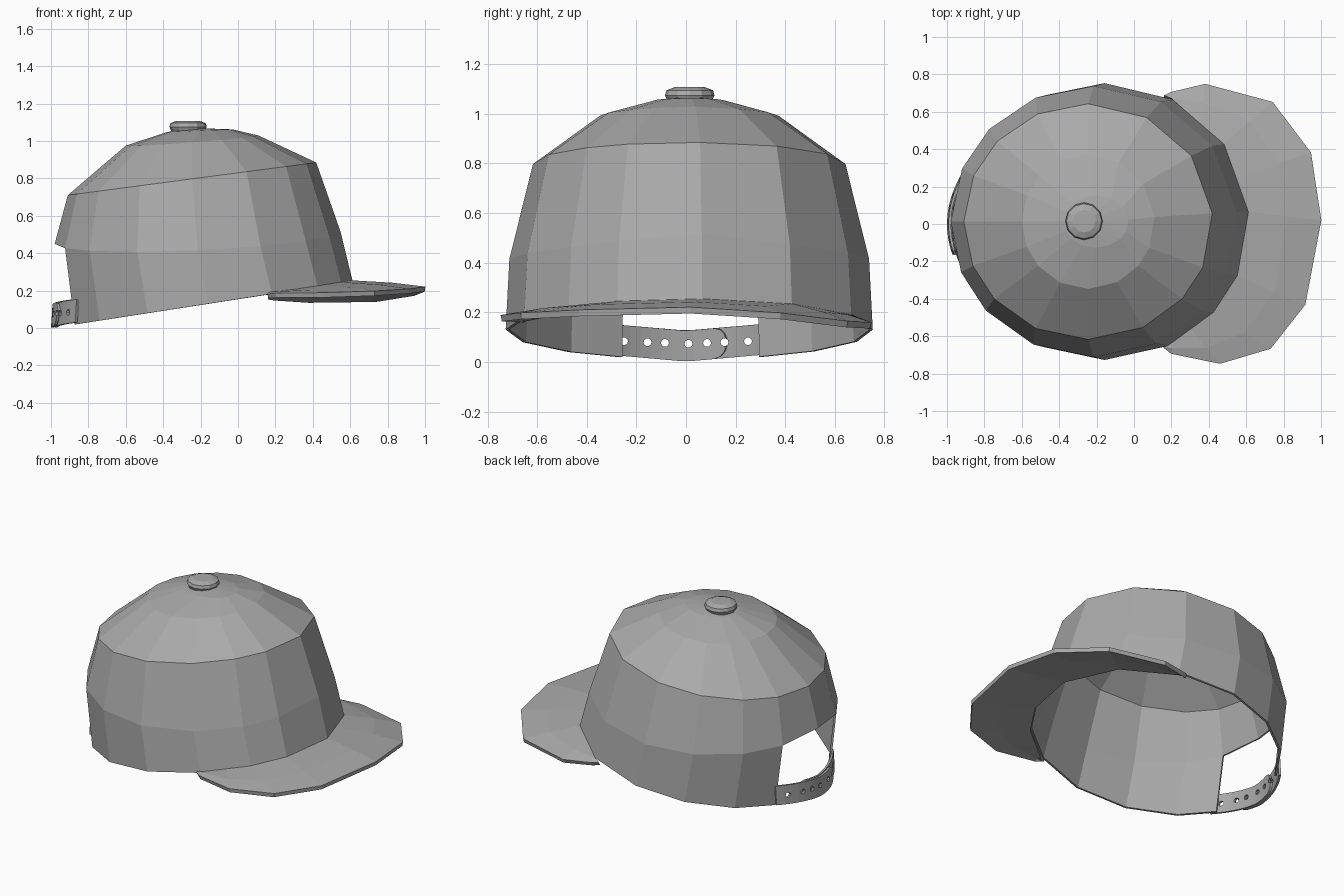
import bpy, bmesh, math
from mathutils import Vector, Matrix

if "Cube" in bpy.data.objects:
    bpy.data.objects.remove(bpy.data.objects["Cube"])

grey = bpy.data.materials.new("cap grey")
grey.diffuse_color = (0.4, 0.4, 0.4, 1)
grey.use_nodes = True
grey.node_tree.nodes["Principled BSDF"].inputs["Base Color"].default_value = grey.diffuse_color


def make(name, verts, faces, thick=0, offset=-1):
    me = bpy.data.meshes.new(name)
    me.from_pydata([tuple(v) for v in verts], [], faces)
    me.materials.append(grey)
    ob = bpy.data.objects.new(name, me)
    bpy.context.collection.objects.link(ob)
    if thick:
        m = ob.modifiers.new("thickness", 'SOLIDIFY')
        m.thickness, m.offset = thick, offset
    return ob


# Crown: elliptical tilted rings over uneven panel angles
ANGLES = [4, 34, 62, 90, 114, 137, 157, 180, 202, 221, 245, 270, 296, 319, 337]
# front x, front z, back x, back z, half width, sag at the sides
RINGS = [(0.615, 0.25, -0.93, 0.01, 0.74, 0.0),
         (0.55, 0.52, -0.98, 0.45, 0.725, 0.07),
         (0.42, 0.885, -0.91, 0.71, 0.63, 0.0),
         (0.11, 1.03, -0.60, 0.975, 0.36, 0.01),
         (-0.03, 1.062, -0.38, 1.047, 0.14, 0.0)]
CY = 0.013


def ring_point(ring, deg):
    fx, fz, bx, bz, ry, sag = ring
    a = math.radians(deg)
    t = (1 + math.cos(a)) / 2
    return Vector((bx + (fx - bx) * t, CY + ry * math.sin(a),
                   bz + (fz - bz) * t - sag * abs(math.sin(a))))


n = len(ANGLES)
verts = [ring_point(r, a) for r in RINGS for a in ANGLES]
faces = []
for k in range(len(RINGS) - 1):
    for i in range(n):
        if k == 0 and ANGLES[i] in (157, 180):   # rear opening
            continue
        j = (i + 1) % n
        faces.append((k * n + i, k * n + j, (k + 1) * n + j, (k + 1) * n + i))
verts.append(Vector((-0.26, CY, 1.07)))
top = (len(RINGS) - 1) * n
faces += [(top + i, top + (i + 1) % n, len(verts) - 1) for i in range(n)]
make("crown", verts, faces, 0.014)


# Brim: outer outline joined to the lower crown edge
def rim(deg):
    """Point on the faceted lower edge of the crown."""
    a = sorted(ANGLES + [x - 360 for x in ANGLES])
    for lo, hi in zip(a, a[1:]):
        if lo <= deg <= hi:
            return ring_point(RINGS[0], lo).lerp(ring_point(RINGS[0], hi),
                                                 (deg - lo) / (hi - lo))


OUTER = [(0.16, 0.68, 0.163, 62), (0.20, 0.70, 0.158, 56), (0.38, 0.745, 0.147, 46),
         (0.74, 0.65, 0.152, 34), (0.945, 0.38, 0.185, 19), (1.0, 0.02, 0.208, 4),
         (0.915, -0.43, 0.197, -23), (0.73, -0.665, 0.185, -41),
         (0.46, -0.745, 0.176, -52), (0.20, -0.69, 0.174, -61), (0.16, -0.655, 0.17, -64)]
verts, faces = [], []
for x, y, z, a in OUTER:
    inner = rim(a) + Vector((-0.005, 0, -0.008))
    outer = Vector((x, y, z))
    mid = inner.lerp(outer, 0.55) + Vector((0, 0, 0.006))
    verts += [inner, mid, outer]
for i in range(len(OUTER) - 1):
    for c in (0, 1):
        p = i * 3 + c
        faces.append((p, p + 3, p + 4, p + 1))
make("brim", verts, faces, 0.026, 0)

# Button: small turned knob
PROFILE = [(0.088, 1.05), (0.1, 1.075), (0.094, 1.095), (0.06, 1.108)]
s = 12
verts = [(-0.267 + r * math.cos(2 * math.pi * i / s), 0.015 + r * math.sin(2 * math.pi * i / s), z)
         for r, z in PROFILE for i in range(s)]
faces = [(k * s + i, k * s + (i + 1) % s, (k + 1) * s + (i + 1) % s, (k + 1) * s + i)
         for k in range(len(PROFILE) - 1) for i in range(s)]
faces.append(tuple(range((len(PROFILE) - 1) * s, len(PROFILE) * s)))
make("top_button", verts, faces)

# Hole cutter for the straps
bm = bmesh.new()
for y in (-0.25, -0.155, -0.085, 0.01, 0.085, 0.155, 0.25):
    bmesh.ops.create_cone(bm, cap_ends=True, segments=10, radius1=0.016, radius2=0.016, depth=0.3,
                          matrix=Matrix.Translation((-0.93, y, 0.085 - 0.012 * (1 - abs(y) / 0.3)))
                          @ Matrix.Rotation(math.pi / 2, 4, 'Y'))
cutter = make("strap_hole_cutter", [], [])
bm.to_mesh(cutter.data)
bm.free()
cutter.hide_render = True
cutter.display_type = 'WIRE'


# Straps: two curved bands with rounded ends, overlapping at the back
def strap(name, sign, x0):
    verts, faces = [], []
    ys = [-0.315 + 0.43 * i / 10 for i in range(11)] + [0.14, 0.155, 0.163]
    for y in ys:
        u = max(0, (y - 0.115) / 0.05)
        h = 0.062 * math.sqrt(max(0, 1 - u * u))
        mid = 0.064 + 0.026 * abs(y) / 0.3
        x = x0 + 1.1 * y * y
        verts += [(x - 0.004, sign * y, mid - h), (x + 0.004, sign * y, mid + h)]
    for i in range(len(ys) - 1):
        p = i * 2
        f = (p, p + 2, p + 3, p + 1)
        faces.append(f if sign > 0 else f[::-1])
    ob = make(name, verts, faces, 0.014, 0)
    m = ob.modifiers.new("holes", 'BOOLEAN')
    m.operation, m.object, m.solver = 'DIFFERENCE', cutter, 'EXACT'


strap("inner_strap", 1, -0.970)
strap("outer_strap", -1, -0.989)
